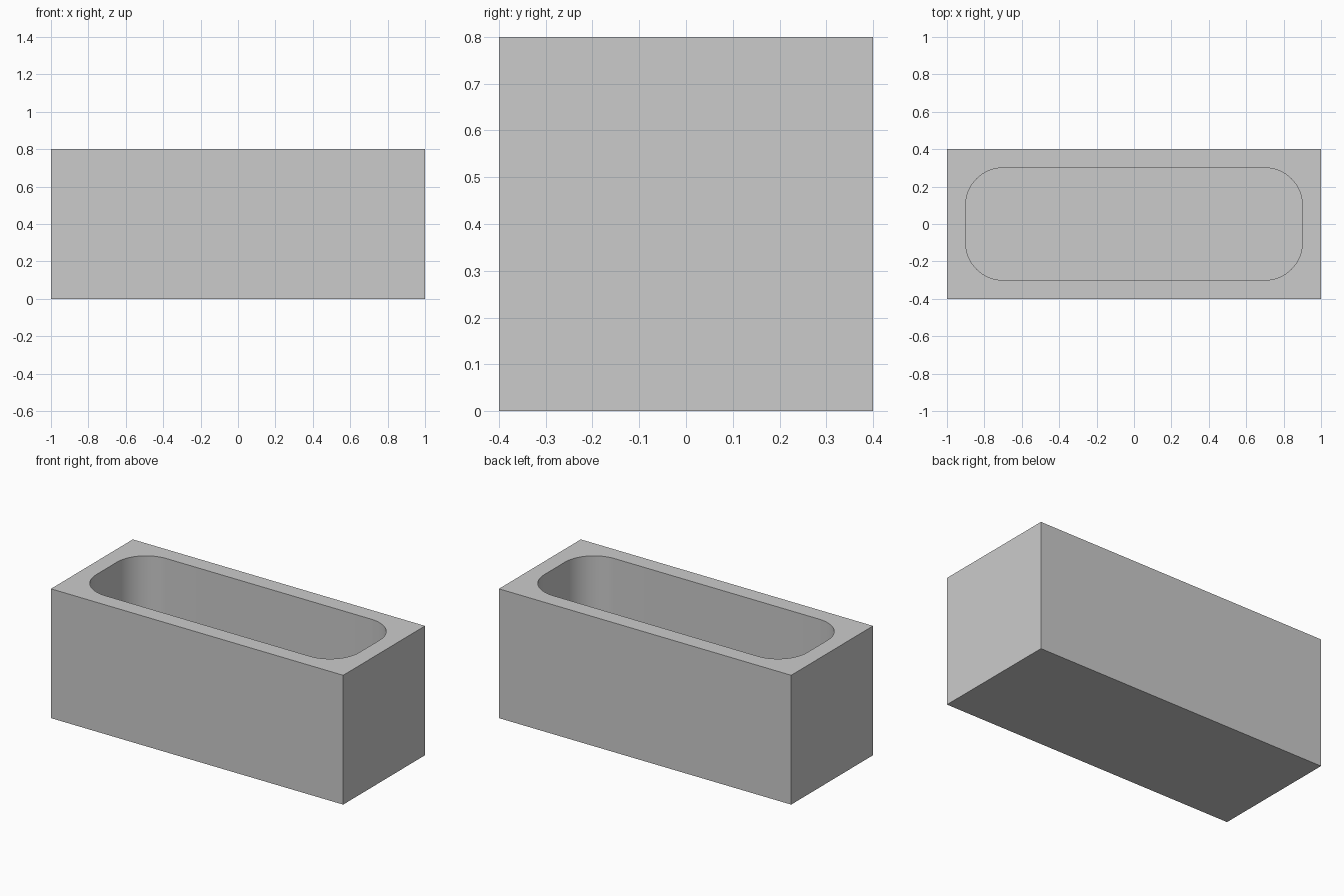
import bpy, bmesh, math

if "Cube" in bpy.data.objects:
    bpy.data.objects.remove(bpy.data.objects["Cube"])

L, W, H = 2.0, 0.8, 0.8      # outer block
WALL, R, SEG = 0.1, 0.2, 16  # wall/floor thickness, basin corner radius, corner steps


def rounded_rect(hx, hy, r, seg):
    """Counter-clockwise rounded rectangle outline."""
    pts = []
    for i, (sx, sy) in enumerate([(1, 1), (-1, 1), (-1, -1), (1, -1)]):
        for k in range(seg + 1):
            a = math.pi / 2 * (i + k / seg)
            pts.append((sx * (hx - r) + r * math.cos(a), sy * (hy - r) + r * math.sin(a)))
    return pts


def prism(name, outline, z0, z1):
    """Closed vertical extrusion of an outline."""
    bm = bmesh.new()
    face = bm.faces.new([bm.verts.new((x, y, z0)) for x, y in outline])
    ext = bmesh.ops.extrude_face_region(bm, geom=[face], use_keep_orig=True)
    top = [v for v in ext["geom"] if isinstance(v, bmesh.types.BMVert)]
    bmesh.ops.translate(bm, verts=top, vec=(0, 0, z1 - z0))
    bmesh.ops.recalc_face_normals(bm, faces=bm.faces)
    mesh = bpy.data.meshes.new(name)
    bm.to_mesh(mesh)
    bm.free()
    obj = bpy.data.objects.new(name, mesh)
    bpy.context.collection.objects.link(obj)
    return obj


# Outer block
x, y = L / 2, W / 2
trough = prism("trough", [(x, y), (-x, y), (-x, -y), (x, -y)], 0, H)

# Basin cut down from the top, leaving an even wall and floor
cutter = prism("basin_cutter", rounded_rect(x - WALL, y - WALL, R, SEG), WALL, H + 0.2)
cutter.hide_render = True
cut = trough.modifiers.new("basin", 'BOOLEAN')
cut.operation, cut.solver, cut.object = 'DIFFERENCE', 'EXACT', cutter

bpy.ops.object.select_all(action='DESELECT')
trough.select_set(True)
bpy.context.view_layer.objects.active = trough
bpy.ops.object.modifier_apply(modifier=cut.name)
bpy.data.objects.remove(cutter)

# Smooth basin corners, crisp block edges
bpy.ops.object.shade_smooth_by_angle(angle=math.radians(30))
